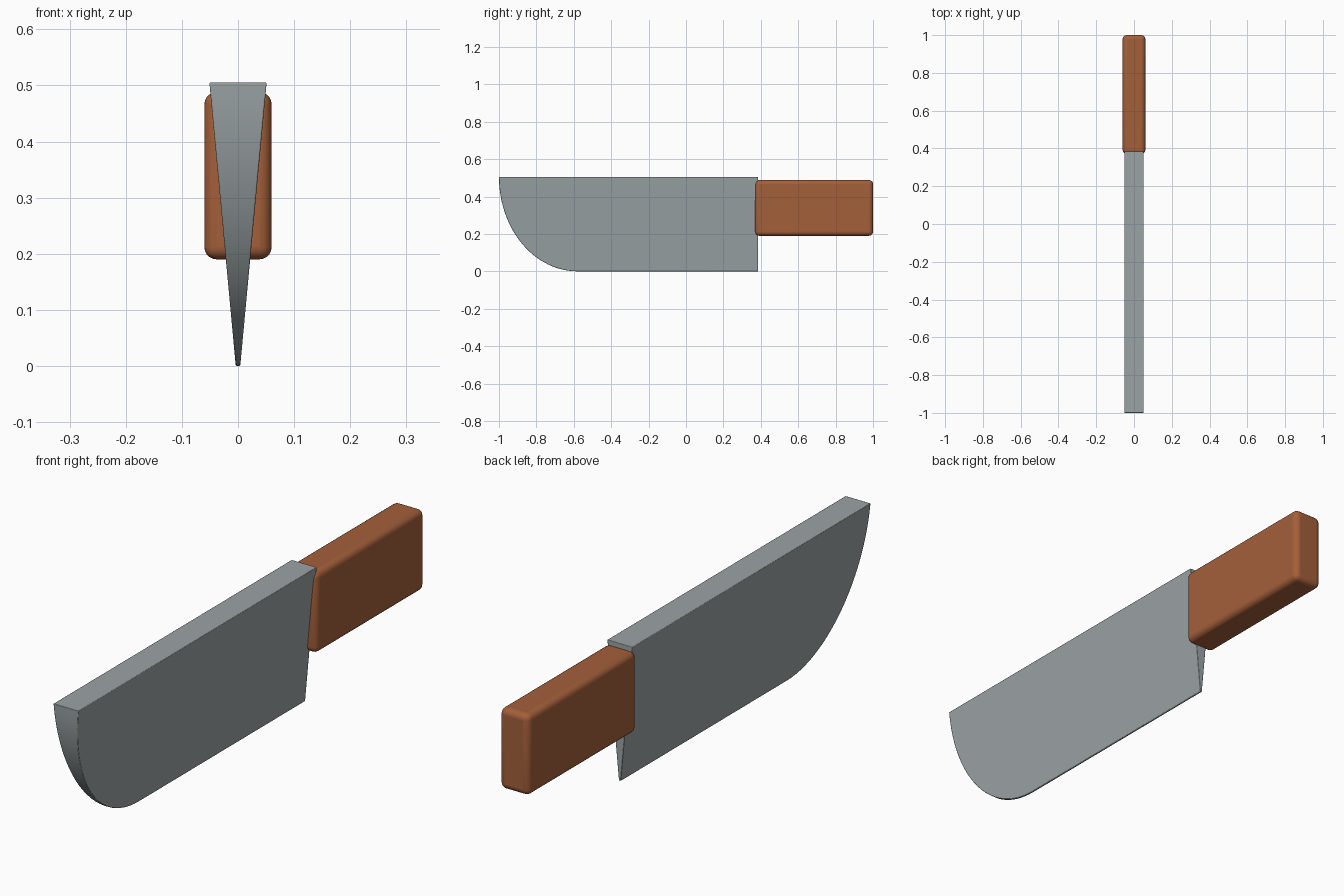
import bpy, bmesh, math

if "Cube" in bpy.data.objects:
    bpy.data.objects.remove(bpy.data.objects["Cube"])


def material(name, color):
    m = bpy.data.materials.new(name)
    m.diffuse_color = (*color, 1)
    m.use_nodes = True
    m.node_tree.nodes["Principled BSDF"].inputs["Base Color"].default_value = m.diffuse_color
    return m


def finish(name, bm, mat, bevel, segments):
    bmesh.ops.recalc_face_normals(bm, faces=bm.faces[:])
    me = bpy.data.meshes.new(name)
    bm.to_mesh(me)
    bm.free()
    ob = bpy.data.objects.new(name, me)
    bpy.context.collection.objects.link(ob)
    me.materials.append(mat)
    mod = ob.modifiers.new("rounded_edges", 'BEVEL')
    mod.width, mod.segments = bevel, segments
    mod.limit_method, mod.angle_limit = 'ANGLE', math.radians(40)
    bpy.ops.object.select_all(action='DESELECT')
    ob.select_set(True)
    bpy.context.view_layer.objects.active = ob
    bpy.ops.object.shade_smooth_by_angle(angle=math.radians(35))
    return ob


steel = material("steel", (0.33, 0.37, 0.38))
wood = material("brown_wood", (0.37, 0.115, 0.042))

# Blade: side profile with a rounded tip, tapering from thick spine to thin edge
TOP, BACK, TIP, N = 0.505, 0.385, 0.42, 24
profile = [(BACK, 0.0), (BACK, TOP)]
for i in range(N + 1):
    a = math.pi / 2 * i / N
    profile.append((-1 + TIP * (1 - math.cos(a)), TOP * (1 - math.sin(a))))
bm = bmesh.new()
sides = []
for s in (-1, 1):
    verts = [bm.verts.new((s * (0.004 + 0.047 * z / TOP), y, z)) for y, z in profile]
    bm.faces.new(verts)
    sides.append(verts)
left, right = sides
for i in range(len(profile)):
    j = (i + 1) % len(profile)
    bm.faces.new((left[i], left[j], right[j], right[i]))
finish("blade", bm, steel, 0.002, 2)

# Handle: rounded block
bm = bmesh.new()
bmesh.ops.create_cube(bm, size=1)
bmesh.ops.scale(bm, vec=(0.12, 0.63, 0.298), verts=bm.verts[:])
bmesh.ops.translate(bm, vec=(0, 0.685, 0.339), verts=bm.verts[:])
finish("handle", bm, wood, 0.022, 5)
